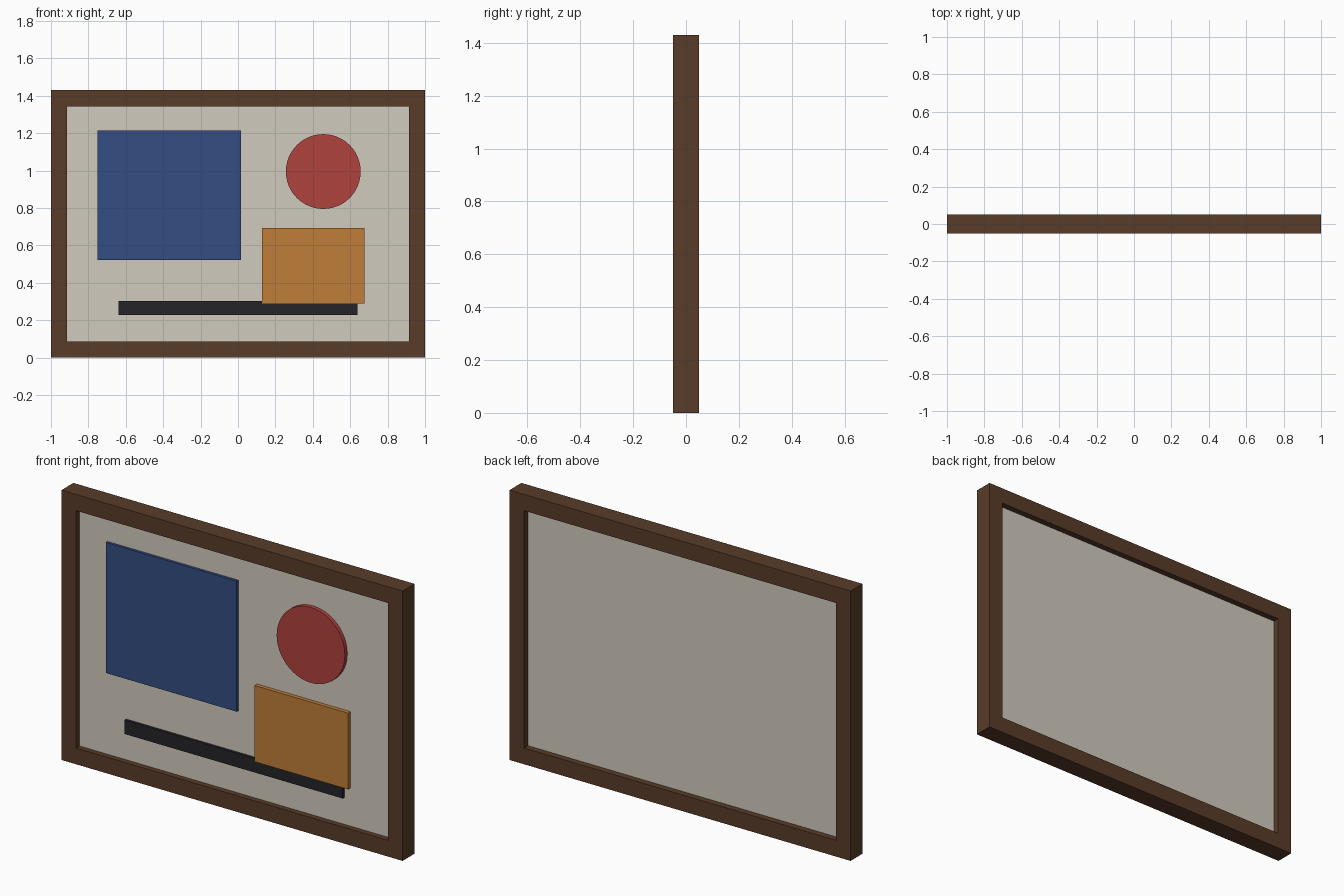
import bpy, bmesh, math

if "Cube" in bpy.data.objects:
    bpy.data.objects.remove(bpy.data.objects["Cube"])


def finish(bm, name, rgb):
    bmesh.ops.recalc_face_normals(bm, faces=bm.faces)
    mesh = bpy.data.meshes.new(name)
    bm.to_mesh(mesh)
    bm.free()
    obj = bpy.data.objects.new(name, mesh)
    bpy.context.collection.objects.link(obj)
    mat = bpy.data.materials.new(name + "_colour")
    mat.diffuse_color = (*rgb, 1)
    mat.use_nodes = True
    mat.node_tree.nodes["Principled BSDF"].inputs["Base Color"].default_value = mat.diffuse_color
    mesh.materials.append(mat)
    return obj


def box(name, x0, x1, y0, y1, z0, z1, rgb):
    bm = bmesh.new()
    bmesh.ops.create_cube(bm, size=1)
    for v in bm.verts:
        v.co.x = x0 if v.co.x < 0 else x1
        v.co.y = y0 if v.co.y < 0 else y1
        v.co.z = z0 if v.co.z < 0 else z1
    return finish(bm, name, rgb)


W, H, D, RAIL = 1.0, 1.43, 0.05, 0.086
CANVAS_FRONT, CANVAS_BACK = -0.021, 0.017

# Frame: rectangular profile swept round the four mitred corners
bm = bmesh.new()
rings = []
for sx, top in ((-1, 0), (1, 0), (1, 1), (-1, 1)):
    ring = []
    for inset, y in ((0, -D), (RAIL, -D), (RAIL, D), (0, D)):
        z = H - inset if top else inset
        ring.append(bm.verts.new((sx * (W - inset), y, z)))
    rings.append(ring)
for i in range(4):
    a, b = rings[i], rings[(i + 1) % 4]
    for j in range(4):
        k = (j + 1) % 4
        bm.faces.new((a[j], b[j], b[k], a[k]))
finish(bm, "picture_frame", (0.1, 0.045, 0.022))

# Canvas panel held inside the frame
box("canvas", -W + RAIL, W - RAIL, CANVAS_FRONT, CANVAS_BACK,
    RAIL, H - RAIL, (0.64, 0.60, 0.51))

# Raised painted shapes
box("blue_block", -0.75, 0.017, -0.035, CANVAS_FRONT, 0.522, 1.214, (0.033, 0.075, 0.22))
box("dark_bar", -0.64, 0.638, -0.035, CANVAS_FRONT, 0.228, 0.302, (0.018, 0.018, 0.022))
box("orange_block", 0.127, 0.675, -0.042, CANVAS_FRONT, 0.289, 0.693, (0.52, 0.21, 0.04))

# Red disc
bpy.ops.mesh.primitive_cylinder_add(
    vertices=48, radius=0.2, depth=0.021,
    location=(0.456, CANVAS_FRONT - 0.0105, 0.995), rotation=(math.pi / 2, 0, 0))
disc = bpy.context.object
disc.name = "red_disc"
mat = bpy.data.materials.new("red_disc_colour")
mat.diffuse_color = (0.43, 0.055, 0.048, 1)
mat.use_nodes = True
mat.node_tree.nodes["Principled BSDF"].inputs["Base Color"].default_value = mat.diffuse_color
disc.data.materials.append(mat)
bpy.ops.object.shade_smooth_by_angle()
